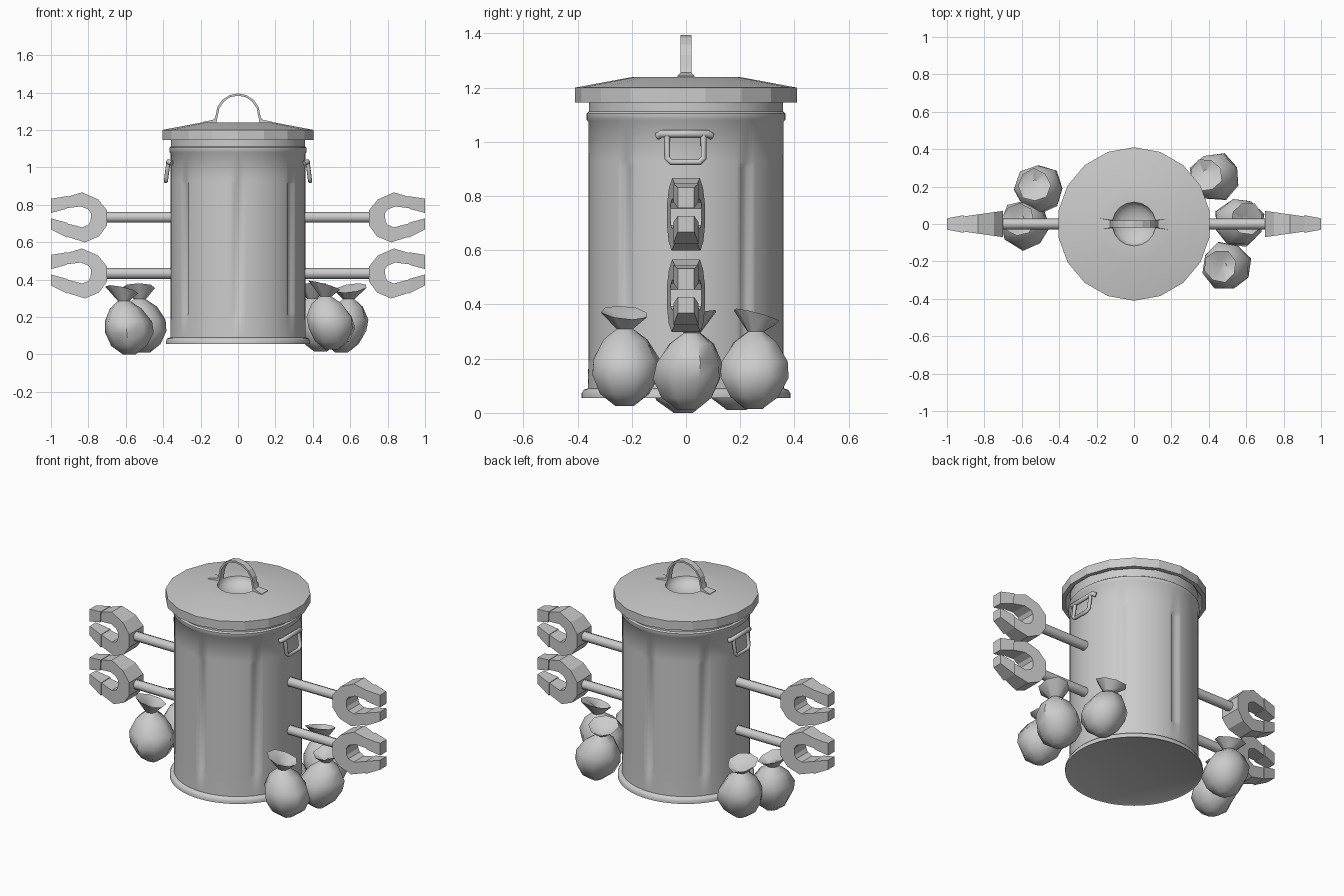
import bpy, bmesh
from math import sin, cos, pi, radians

cube = bpy.data.objects.get("Cube")
if cube:
    bpy.data.objects.remove(cube, do_unlink=True)

# Single dull metal colour
grey = bpy.data.materials.new("plain_grey")
grey.use_nodes = True
colour = (0.6, 0.6, 0.6, 1)
grey.diffuse_color = colour
grey.node_tree.nodes["Principled BSDF"].inputs["Base Color"].default_value = colour


def finish(name, bm, angle):
    bmesh.ops.recalc_face_normals(bm, faces=bm.faces)
    mesh = bpy.data.meshes.new(name)
    bm.to_mesh(mesh)
    bm.free()
    return add_mesh(name, mesh, angle)


def add_mesh(name, mesh, angle):
    mesh.materials.clear()
    mesh.materials.append(grey)
    if angle:
        mesh.shade_smooth()
        mesh.set_sharp_from_angle(angle=radians(angle))
    obj = bpy.data.objects.new(name, mesh)
    bpy.context.scene.collection.objects.link(obj)
    return obj


def lathe(profile, segs, shape=None, caps=True):
    """Revolve (radius, z) points; shape(ring, angle, r, z) may move each point."""
    bm = bmesh.new()
    rings = []
    for i, (r, z) in enumerate(profile):
        ring = []
        for k in range(segs):
            a = pi / 2 + 2 * pi * k / segs
            co = shape(i, a, r, z) if shape else (r * cos(a), r * sin(a), z)
            ring.append(bm.verts.new(co))
        rings.append(ring)
    for low, high in zip(rings, rings[1:]):
        for k in range(segs):
            n = (k + 1) % segs
            bm.faces.new((low[k], low[n], high[n], high[k]))
    if caps:
        bm.faces.new(rings[0])
        bm.faces.new(rings[-1])
    return bm


def strip(name, pairs, depth, side=1, lift=0):
    """Thick band in the xz plane from (outer, inner) pairs; depth(x) is half its width."""
    bm = bmesh.new()
    loops = []
    for outer, inner in pairs:
        loops.append([bm.verts.new((x * side, s * depth(x), z + lift))
                      for (x, z), s in ((outer, -1), (outer, 1), (inner, 1), (inner, -1))])
    for a, b in zip(loops, loops[1:]):
        for k in range(4):
            n = (k + 1) % 4
            bm.faces.new((a[k], a[n], b[n], b[k]))
    bm.faces.new(loops[0])
    bm.faces.new(loops[-1])
    return finish(name, bm, 0)


def tube(name, points, radius, cyclic=False):
    curve = bpy.data.curves.new(name, "CURVE")
    curve.dimensions = "3D"
    curve.bevel_depth = radius
    curve.bevel_resolution = 2
    curve.use_fill_caps = True
    spline = curve.splines.new("POLY")
    spline.points.add(len(points) - 1)
    for p, co in zip(spline.points, points):
        p.co = (*co, 1)
    spline.use_cyclic_u = cyclic
    temp = bpy.data.objects.new(name + "_path", curve)
    mesh = bpy.data.meshes.new_from_object(temp)
    bpy.data.objects.remove(temp)
    return add_mesh(name, mesh, 50)


# Can body with pressed upright grooves
groove_angles = [radians(d) for d in (90, 270, 38.25, 141.75, 218.25, 321.75)]
can_profile = [(.375, .06), (.385, .055), (.385, .072), (.378, .085), (.362, .09), (.36, .2),
               (.36, .225), (.36, .905), (.36, .93), (.36, 1.075), (.367, 1.082),
               (.367, 1.105), (.358, 1.112), (.358, 1.18)]


def press_groove(i, a, r, z):
    near = min(abs((a - g + pi) % (2 * pi) - pi) for g in groove_angles)
    if .21 < z < .92 and near < radians(2.5):
        r -= .012
    return r * cos(a), r * sin(a), z


finish("can_body", lathe(can_profile, 160, press_groove), 45)

# Lid with an overhanging rim and a sunken bowl under its handle
lid_profile = [(.36, 1.18), (.385, 1.145), (.41, 1.145), (.41, 1.2), (.195, 1.24), (.117, 1.24)]
finish("lid", lathe(lid_profile, 18, caps=False), 15)
bowl = [(.117 * cos(t), 1.24 - .06 * sin(t)) for t in (0, .25, .55, .9, 1.25, 1.5)]
finish("lid_bowl", lathe(bowl, 18, caps=False), 40)
bowl_floor = lathe([(.02, 1.18), (.02, 1.183)], 18)
finish("lid_bowl_floor", bowl_floor, 30)

# Lid handle: flat strap arch with splayed feet
arch = [((-.185, 1.243), (-.185, 1.232)), ((-.127, 1.256), (-.115, 1.24))]
for k in range(9):
    a = pi - pi * k / 8
    arch.append(((.12 * cos(a), 1.275 + .12 * sin(a)), (.108 * cos(a), 1.275 + .108 * sin(a))))
arch += [((.127, 1.256), (.115, 1.24)), ((.185, 1.243), (.185, 1.232))]
strip("lid_handle", arch, lambda x: .02 if abs(x) < .15 else .032)

# Claw halves, as (outer, inner) outline points
palm = [((.914, .842), (.92, .781)), ((.834, .866), (.84, .791)), ((.749, .829), (.80, .775)),
        ((.70, .77), (.786, .755)), ((.70, .69), (.788, .712)), ((.743, .631), (.80, .692)),
        ((.818, .599), (.834, .679)), ((.914, .629), (.914, .70))]
upper_finger = [((.912, .846), (.918, .778)), ((1, .832), (1, .756))]
lower_finger = [((.912, .624), (.912, .703)), ((1, .668), (1, .727))]

for side, label in ((1, "left"), (-1, "right")):
    # Arms and gripping claws
    for lift, level in ((0, "upper"), (-.3, "lower")):
        tag = f"{label}_{level}"
        z = .733 + lift
        tube(f"{tag}_arm", [(.34 * side, 0, z), (.73 * side, 0, z)], .029)
        strip(f"{tag}_claw_palm", palm, lambda x: .07 - .14 * (x - .7), side, lift)
        for n, finger in (("top", upper_finger), ("bottom", lower_finger)):
            strip(f"{tag}_claw_{n}_finger", finger, lambda x: .047 - .19 * (x - .912), side, lift)

    # Side carrying handles
    tube(f"{label}_handle_bar", [(.355 * side, -.103, 1.022), (.372 * side, -.09, 1.03),
                                 (.372 * side, .08, 1.03), (.355 * side, .093, 1.022)], .014)
    loop = [(-.07, 1.03), (-.07, .94), (-.055, .925), (.05, .925), (.065, .94), (.065, 1.03)]
    tube(f"{label}_handle_loop", [((.372 + (1.03 - z) * .13) * side, y, z) for y, z in loop], .011)

# Tied rubbish bags: lumpy sack, pinched neck, flared and slanted top
bag_profile = [(.035, 0), (.095, .045), (.13, .115), (.127, .175), (.085, .245),
               (.032, .285), (.088, .345), (.03, .32)]
bags = [("left_front_bag", .5, -.225, .025, .3, -.035, .0),
        ("left_middle_bag", .555, .005, .01, 1.1, .045, .02),
        ("left_back_bag", .44, .25, .015, 2.0, -.05, .01),
        ("right_middle_bag", -.58, -.01, .0, .7, -.035, .03),
        ("right_back_bag", -.505, .185, .01, 1.6, -.025, .02)]
for name, x, y, z0, turn, lean_x, lean_y in bags:
    def lump(i, a, r, z):
        r *= 1 + .05 * sin(3 * a + i + turn)
        t = max(0, z - .1) / .22
        slant = .025 * cos(a) * (1 if lean_x > 0 else -1) if i > 5 else 0
        return (r * cos(a + turn) + lean_x * t, r * sin(a + turn) + lean_y * t, z + slant)

    bag = finish(name, lathe(bag_profile, 8, lump), 50)
    bag.location = (x, y, z0)
